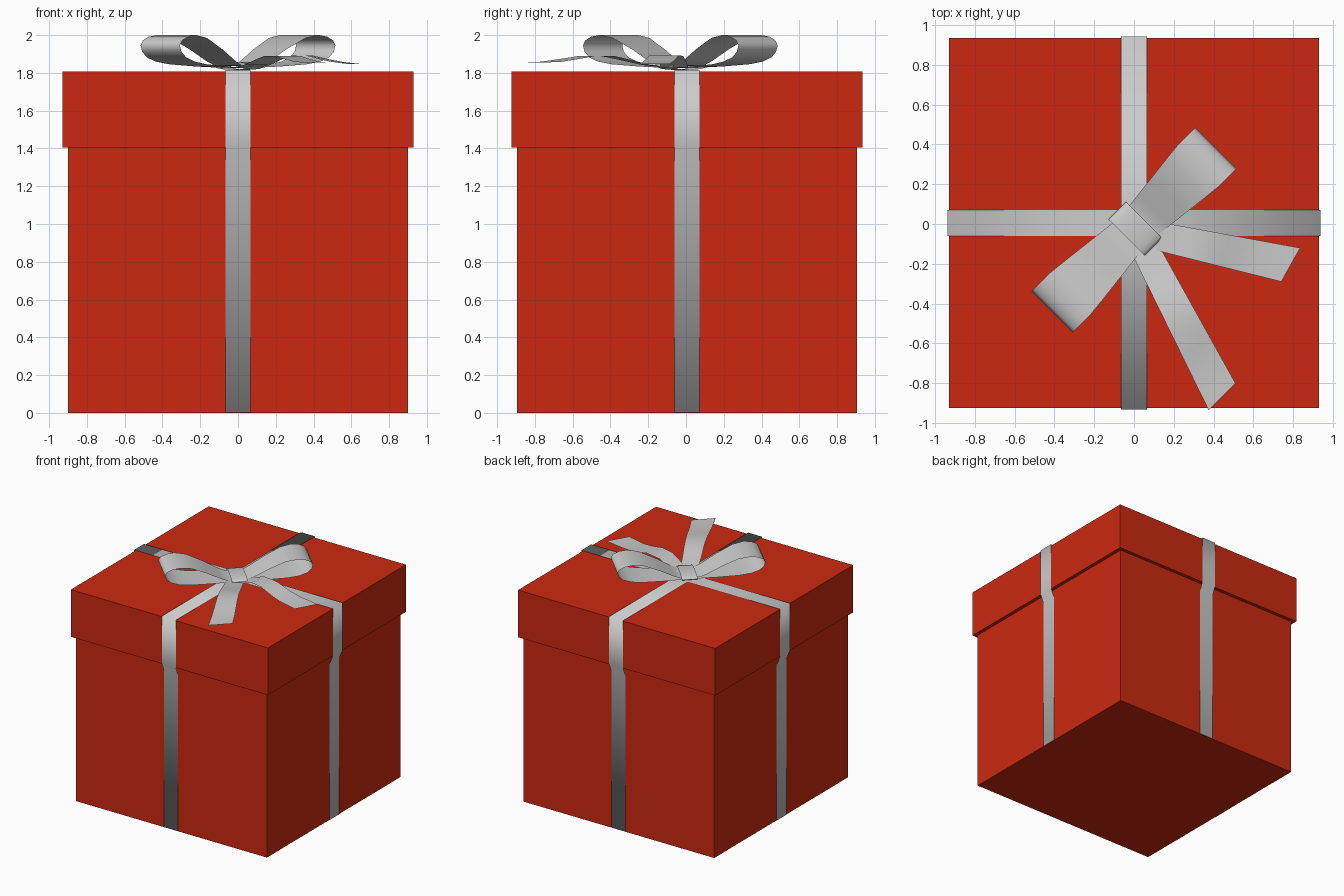
import bpy, bmesh, math
from mathutils import Vector

if "Cube" in bpy.data.objects:
    bpy.data.objects.remove(bpy.data.objects["Cube"])

red = bpy.data.materials.new("red_card")
red.diffuse_color = (0.6, 0.022, 0.005, 1)
red.use_nodes = True
red.node_tree.nodes["Principled BSDF"].inputs["Base Color"].default_value = red.diffuse_color
CY = 0.005                       # box centre in y


def box(name, half, z0, z1):
    bpy.ops.mesh.primitive_cube_add(size=1, location=(0, CY, (z0 + z1) / 2))
    ob = bpy.context.object
    ob.name = name
    ob.scale = (2 * half, 2 * half, z1 - z0)
    bpy.ops.object.transform_apply(location=False, rotation=False)
    ob.data.materials.append(red)


def strip(name, rows, closed=False):
    """Smooth ribbon skinned between pairs of edge points."""
    bm = bmesh.new()
    vs = [[bm.verts.new(p) for p in row] for row in rows]
    if closed:
        vs.append(vs[0])
    for a, b in zip(vs, vs[1:]):
        for i in range(len(a) - 1):
            f = bm.faces.new((a[i], a[i + 1], b[i + 1], b[i]))
            f.smooth = True
    me = bpy.data.meshes.new(name)
    bm.to_mesh(me)
    bm.free()
    ob = bpy.data.objects.new(name, me)
    bpy.context.collection.objects.link(ob)
    return ob


# box and overlapping lid
box("box_body", 0.9, 0, 1.41)
box("box_lid", 0.93, 1.405, 1.807)

# two crossing ribbons wrapped right round lid and body
side = [(0.905, 0.002), (0.905, 1.33), (0.937, 1.41), (0.937, 1.814)]
path = side + [(-r, z) for r, z in reversed(side)]
W = 0.066
strip("ribbon_left_right", [[(r, CY + W, z), (r, CY - W, z)] for r, z in path], closed=True)
strip("ribbon_front_back", [[(-W, CY + r, z + 0.001), (W, CY + r, z + 0.001)]
                            for r, z in path], closed=True)

# bow frame: u along the loops, v across them
C = Vector((0.0, -0.03, 0))
U = Vector((1, 1, 0)).normalized()
V = Vector((1, -1, 0)).normalized()


def bow_pt(u, v, z):
    return C + U * u + V * v + Vector((0, 0, z))


# mirrored bow loops, wider at the tips, pinched under the knot
loop = [(0, 1.826), (0.2, 1.834), (0.38, 1.846), (0.47, 1.86), (0.535, 1.882), (0.57, 1.912),
        (0.582, 1.945), (0.565, 1.972), (0.52, 1.992), (0.46, 2.0), (0.37, 1.985),
        (0.24, 1.925), (0.13, 1.864), (0.075, 1.84), (0, 1.836)]
for name, s in (("bow_loop_right", 1), ("bow_loop_left", -1)):
    rows = []
    for u, z in loop:
        w = 0.095 + 0.052 * min(1, u / 0.45)
        rows.append([bow_pt(s * u, -w, z), bow_pt(s * u, w, z)][::s])
    strip(name, rows)

# low domed knot band wrapped round the middle
knot = []
for i in range(16):
    a = 2 * math.pi * i / 16
    v, z = 0.128 * math.cos(a), 1.837 + 0.021 * math.sin(a)
    knot.append([bow_pt(0.01 + 0.062, v, z), bow_pt(0.01 - 0.062, v, z)])
strip("bow_knot", knot, closed=True)


# two wavy tails
def tail(name, a0, a1, b0, b1, wave):
    rows = []
    for t, z in wave:
        rows.append([Vector(p).lerp(Vector(q), t).to_3d() + Vector((0, 0, z))
                     for p, q in ((b0, b1), (a0, a1))])
    strip(name, rows)


tail("bow_tail_right", (0.1, 0.015), (0.835, -0.12), (0.1, -0.13), (0.74, -0.29),
     [(0, 1.828), (0.13, 1.865), (0.22, 1.89), (0.4, 1.892), (0.52, 1.872),
      (0.62, 1.858), (0.74, 1.848), (1, 1.847)])
tail("bow_tail_front", (0.11, -0.08), (0.51, -0.8), (-0.03, -0.11), (0.375, -0.935),
     [(0, 1.828), (0.15, 1.842), (0.3, 1.87), (0.42, 1.89), (0.55, 1.89),
      (0.68, 1.873), (0.82, 1.857), (1, 1.855)])
